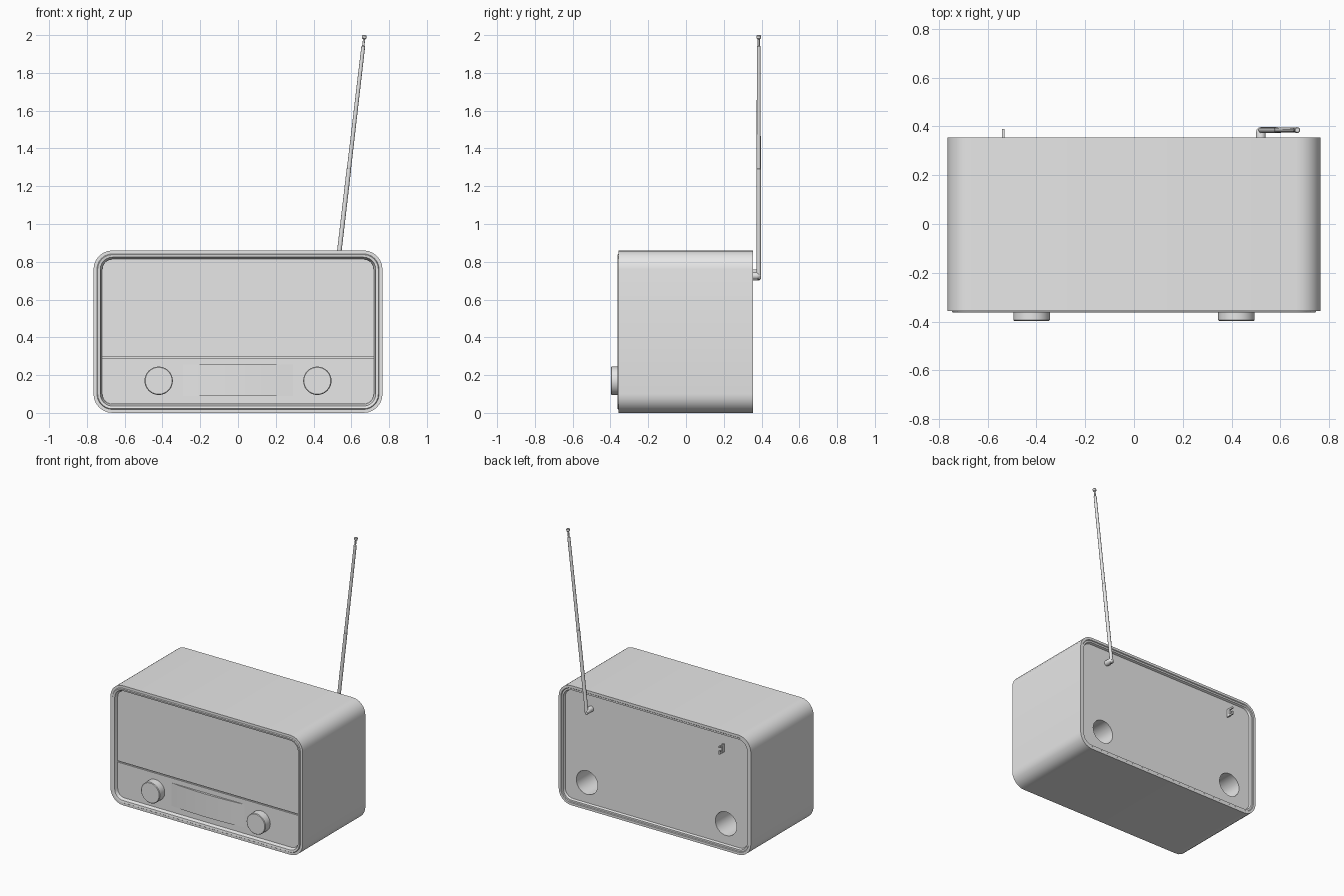
import bpy, bmesh, math
from mathutils import Vector

if "Cube" in bpy.data.objects:
    bpy.data.objects.remove(bpy.data.objects["Cube"])

grey = bpy.data.materials.new("plain_grey")
grey.use_nodes = True
grey.diffuse_color = (0.8, 0.8, 0.8, 1)
grey.node_tree.nodes["Principled BSDF"].inputs["Base Color"].default_value = (0.8, 0.8, 0.8, 1)

HALF_W, HEIGHT, RADIUS = 0.765, 0.86, 0.1
AERIAL_Y = 0.385


def finish(name, bm):
    bmesh.ops.recalc_face_normals(bm, faces=bm.faces)
    mesh = bpy.data.meshes.new(name)
    bm.to_mesh(mesh)
    bm.free()
    mesh.materials.append(grey)
    ob = bpy.data.objects.new(name, mesh)
    bpy.context.collection.objects.link(ob)
    return ob


def smooth(ob):
    bpy.ops.object.select_all(action='DESELECT')
    ob.select_set(True)
    bpy.context.view_layer.objects.active = ob
    bpy.ops.object.shade_smooth_by_angle(angle=math.radians(35))


def outline(inset, y, steps=6):
    """Rounded rectangle facing the front, shrunk by inset."""
    r = RADIUS - inset
    pts = []
    for q, (sx, top) in enumerate([(1, 1), (-1, 1), (-1, 0), (1, 0)]):
        cx = sx * (HALF_W - RADIUS)
        cz = HEIGHT - RADIUS if top else RADIUS
        for i in range(steps + 1):
            a = (q + i / steps) * math.pi / 2
            pts.append(Vector((cx + r * math.cos(a), y, cz + r * math.sin(a))))
    return pts


def loft(rings):
    """Bridge rings of points and cap both ends."""
    bm = bmesh.new()
    loops = [[bm.verts.new(p) for p in ring] for ring in rings]
    for a, b in zip(loops, loops[1:]):
        for i in range(len(a)):
            j = (i + 1) % len(a)
            bm.faces.new((a[i], a[j], b[j], b[i]))
    bm.faces.new(loops[0])
    bm.faces.new(loops[-1])
    return bm


def lathe(name, profile, start, direction, sides=24):
    """Turn (distance, radius) pairs about an axis."""
    axis = Vector(direction).normalized()
    turn = axis.to_track_quat('Z', 'Y')
    rings = [[Vector(start) + turn @ Vector((r * math.cos(t), r * math.sin(t), d))
              for t in (math.tau * i / sides for i in range(sides))]
             for d, r in profile]
    ob = finish(name, loft(rings))
    smooth(ob)
    return ob


# Cabinet: shell with stepped front rim and recessed back
cabinet = finish("cabinet", loft([outline(*s) for s in [
    (0.046, -0.33), (0.043, -0.335), (0.036, -0.36), (0.022, -0.363), (0.018, -0.357),
    (0, -0.357), (0, 0.355), (0.018, 0.355), (0.022, 0.35), (0.034, 0.35), (0.04, 0.335)]]))

# Two round ports bored into the back
cutters = [lathe("port_cutter", [(0, 0.085), (0.3, 0.085)], (x, 0.12, 0.185), (0, 1, 0), 32)
           for x in (-0.553, 0.553)]
for c in cutters:
    c.hide_render = True
    mod = cabinet.modifiers.new("port", 'BOOLEAN')
    mod.operation, mod.solver, mod.object = 'DIFFERENCE', 'EXACT', c
graph = bpy.context.evaluated_depsgraph_get()
bored = bpy.data.meshes.new_from_object(cabinet.evaluated_get(graph))
cabinet.modifiers.clear()
cabinet.data = bored
for c in cutters:
    bpy.data.objects.remove(c)
smooth(cabinet)

# Front plates: speaker cover above, control panel below, thin gap between
for name, z, side in (("speaker_cover", 0.299, -1), ("control_panel", 0.29, 1)):
    bm = loft([outline(0.046, -0.34), outline(0.046, -0.325)])
    bmesh.ops.bisect_plane(bm, geom=bm.verts[:] + bm.edges[:] + bm.faces[:],
                           plane_co=(0, 0, z), plane_no=(0, 0, side), clear_outer=True)
    bmesh.ops.holes_fill(bm, edges=[e for e in bm.edges if e.is_boundary])
    finish(name, bm)

# Tuning display: shallow bowed panel
arc = [(-0.29 + 0.58 * i / 16, -0.34 - 0.016 * (1 - (i / 8 - 1) ** 2)) for i in range(17)]
smooth(finish("tuning_display", loft([[Vector((x, y, z)) for x, y in arc]
                                      for z in (0.09, 0.255)])))

# Knobs
for side, x in (("right", -0.42), ("left", 0.42)):
    lathe(side + "_knob", [(0, 0.075), (0.056, 0.075), (0.06, 0.071)],
          (x, -0.338, 0.17), (0, -1, 0), 40)

# Aerial: pivot, telescopic rod and tip
foot, top = Vector((0.52, AERIAL_Y, 0.715)), Vector((0.67, AERIAL_Y, 2.0))
rod = top - foot
n = rod.length
lathe("aerial_pivot", [(0, 0.02), (0.04, 0.02), (0.055, 0.016), (0.062, 0.008)],
      (0.52, 0.334, 0.725), (0, 1, 0))
lathe("aerial_rod", [(-0.012, 0.006), (-0.006, 0.012), (0.45 * n, 0.012), (0.451 * n, 0.011),
                     (n - 0.06, 0.01), (n - 0.055, 0.006), (n - 0.015, 0.006)], foot, rod, 16)
lathe("aerial_tip", [(-0.022, 0.007), (-0.017, 0.012), (-0.004, 0.012), (0, 0.009)], top, rod, 16)

# Aerial clip: small C-shaped hook on the back
hook = [(0.333, 0.7), (0.39, 0.7), (0.39, 0.726), (0.378, 0.726), (0.378, 0.712), (0.358, 0.712),
        (0.358, 0.746), (0.39, 0.746), (0.39, 0.758), (0.333, 0.758)]
finish("aerial_clip", loft([[Vector((x, y, z)) for y, z in hook] for x in (-0.542, -0.532)]))
